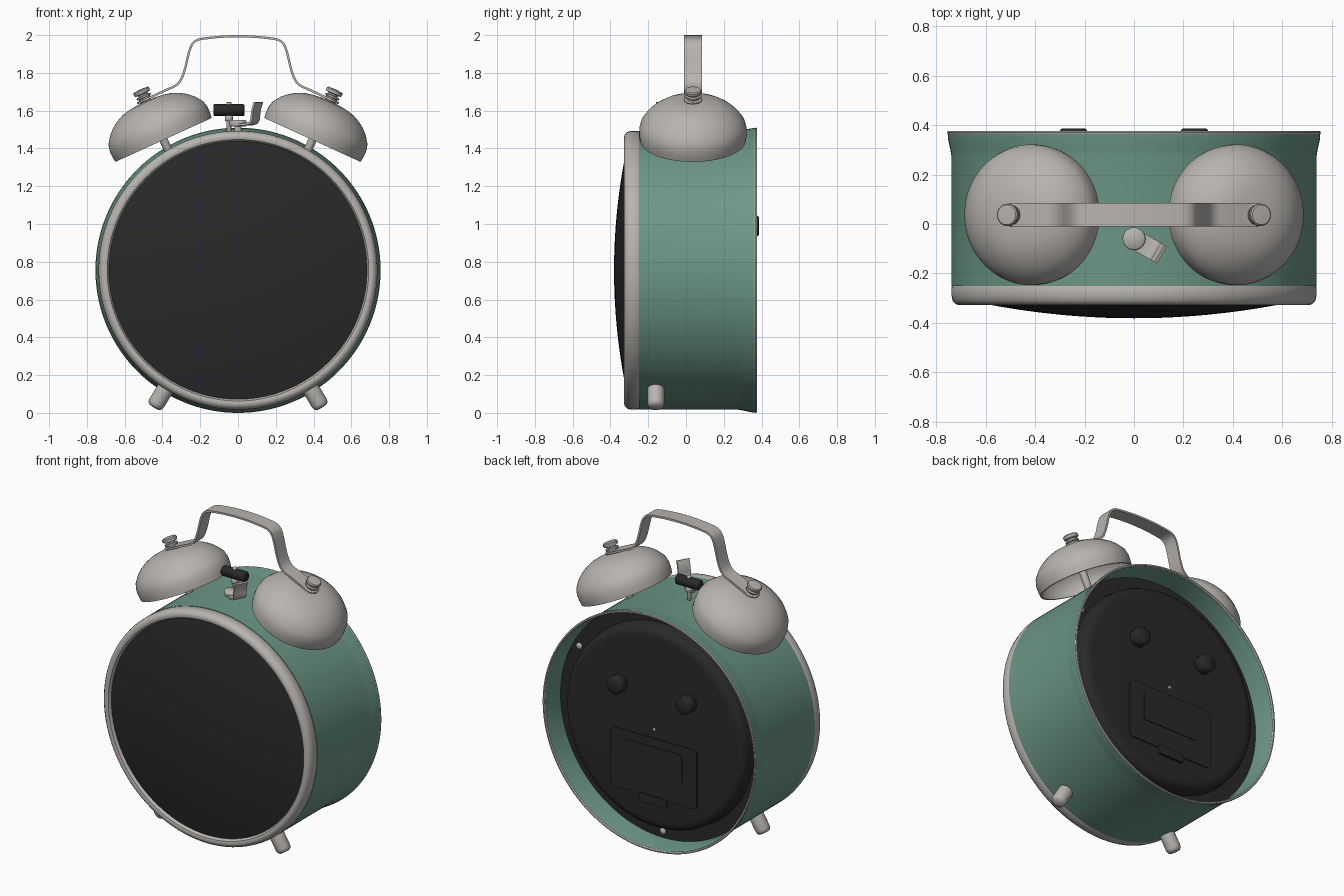
import bpy, bmesh, math
from mathutils import Vector, Matrix

if "Cube" in bpy.data.objects:
    bpy.data.objects.remove(bpy.data.objects["Cube"])


def material(name, rgb):
    m = bpy.data.materials.new(name)
    m.diffuse_color = (*rgb, 1)
    m.use_nodes = True
    m.node_tree.nodes["Principled BSDF"].inputs["Base Color"].default_value = m.diffuse_color
    return m


GREEN = material("sage green", (0.15, 0.31, 0.24))
METAL = material("warm grey metal", (0.48, 0.455, 0.43))
BLACK = material("soft black", (0.022, 0.022, 0.023))

CZ = 0.755          # height of the case centre
BELL_Y = 0.037      # depth of bells, handle and hammer


def finish(name, bm, mat, matrix=Matrix(), angle=35):
    bmesh.ops.recalc_face_normals(bm, faces=bm.faces)
    mesh = bpy.data.meshes.new(name)
    bm.to_mesh(mesh)
    bm.free()
    mesh.transform(matrix)
    mesh.materials.append(mat)
    ob = bpy.data.objects.new(name, mesh)
    bpy.context.collection.objects.link(ob)
    bpy.ops.object.select_all(action='DESELECT')
    ob.select_set(True)
    bpy.context.view_layer.objects.active = ob
    bpy.ops.object.shade_smooth_by_angle(angle=math.radians(angle))
    return ob


def lathe(name, profile, mat, origin, axis, segs=96, closed=False, angle=35):
    """Turn (radius, height) points around an axis through origin."""
    bm = bmesh.new()
    rings = []
    for r, h in profile:
        if r < 1e-6:
            rings.append([bm.verts.new((0, 0, h))] * segs)
        else:
            rings.append([bm.verts.new((r * math.cos(a), r * math.sin(a), h))
                          for a in (2 * math.pi * i / segs for i in range(segs))])
    pairs = list(zip(rings, rings[1:]))
    if closed:
        pairs.append((rings[-1], rings[0]))
    for a, b in pairs:
        for i in range(segs):
            j = (i + 1) % segs
            quad = list(dict.fromkeys((a[i], a[j], b[j], b[i])))
            if len(quad) > 2:
                bm.faces.new(quad)
    rot = Vector(axis).to_track_quat('Z', 'Y').to_matrix().to_4x4()
    return finish(name, bm, mat, Matrix.Translation(origin) @ rot, angle)


def rod(name, r, h0, h1, mat, origin, axis, segs=32, edge=0.006):
    """Solid cylinder with softened ends."""
    prof = [(0, h0), (r - edge, h0), (r, h0 + edge), (r, h1 - edge), (r - edge, h1), (0, h1)]
    return lathe(name, prof, mat, origin, axis, segs, angle=50)


def strap(name, path, width, thick, mat, origin, direction):
    """Bent flat strip: path is (distance along direction, height)."""
    for _ in range(3):      # corner cutting rounds the bends
        new = [path[0]]
        for (a, b), (c, d) in zip(path, path[1:]):
            new += [(0.75 * a + 0.25 * c, 0.75 * b + 0.25 * d),
                    (0.25 * a + 0.75 * c, 0.25 * b + 0.75 * d)]
        path = new + [path[-1]]
    d = Vector(direction).normalized()
    side = Vector((-d.y, d.x, 0)) * width / 2
    bm = bmesh.new()
    rows = []
    for i, (u, z) in enumerate(path):
        p, q = path[max(i - 1, 0)], path[min(i + 1, len(path) - 1)]
        t = Vector((q[0] - p[0], q[1] - p[1])).normalized()
        n = (d * -t.y + Vector((0, 0, t.x))) * thick / 2
        c = Vector(origin) + d * u + Vector((0, 0, z))
        rows.append([bm.verts.new(v) for v in (c + side + n, c - side + n, c - side - n, c + side - n)])
    for a, b in zip(rows, rows[1:]):
        for i in range(4):
            bm.faces.new((a[i], a[(i + 1) % 4], b[(i + 1) % 4], b[i]))
    bm.faces.new(rows[0])
    bm.faces.new(rows[-1])
    return finish(name, bm, mat)


def back_plate(name, x, z, w, h, y0, y1, corner):
    """Round-cornered panel lying on the back cover."""
    bm = bmesh.new()
    bmesh.ops.create_cube(bm, size=1)
    bmesh.ops.scale(bm, vec=(w, y1 - y0, h), verts=bm.verts)
    edges = [e for e in bm.edges if abs(e.verts[0].co.y - e.verts[1].co.y) > 1e-5]
    bmesh.ops.bevel(bm, geom=edges, offset=corner, segments=5, profile=0.5, affect='EDGES')
    return finish(name, bm, BLACK, Matrix.Translation((x, (y0 + y1) / 2, z)))


centre, back = (0, 0, CZ), (0, 1, 0)

# Case shell, flaring at the back, with a thin metal rim
lathe("case_shell", [(0.738, -0.25), (0.738, 0.275), (0.742, 0.30), (0.751, 0.34), (0.753, 0.365),
                     (0.741, 0.365), (0.738, 0.34), (0.728, 0.29), (0.726, -0.25)],
      GREEN, centre, back, 128, True)
lathe("back_rim", [(0.753, 0.363), (0.755, 0.369), (0.752, 0.376), (0.744, 0.376), (0.739, 0.369),
                   (0.741, 0.363)], METAL, centre, back, 128, True)

# Front bezel and domed black face
lathe("front_bezel", [(0.732, -0.245), (0.738, -0.255), (0.738, -0.288), (0.733, -0.31), (0.72, -0.324),
                      (0.705, -0.328), (0.692, -0.324), (0.684, -0.312), (0.68, -0.295), (0.68, -0.245)],
      METAL, centre, back, 128, True)
dome = [(0.683 * i / 12, -0.381 + 0.075 * (i / 12) ** 2) for i in range(13)]
lathe("front_face", dome + [(0.683, -0.26), (0, -0.26)], BLACK, centre, back, 128)

# Back cover with raised middle
lathe("back_cover", [(0, 0.20), (0.73, 0.20), (0.73, 0.23), (0.645, 0.23), (0.638, 0.285), (0.628, 0.305),
                     (0.605, 0.318), (0.58, 0.32), (0, 0.32)], BLACK, centre, back, 128)
back_plate("battery_door", 0, 0.51, 0.61, 0.38, 0.315, 0.327, 0.03)
back_plate("battery_door_panel", 0, 0.555, 0.40, 0.18, 0.32, 0.332, 0.012)
back_plate("battery_door_latch", 0, 0.305, 0.19, 0.055, 0.315, 0.338, 0.012)
rod("centre_screw", 0.01, 0.31, 0.325, METAL, (0, 0, CZ), back, 16, 0.003)
for i, deg in enumerate((30, 150, 270)):
    a = math.radians(deg)
    rod(f"cover_screw_{i + 1}", 0.02, 0.225, 0.242, METAL,
        (0.685 * math.cos(a), 0, CZ + 0.685 * math.sin(a)), back, 20)

for s, side in ((-1, "left"), (1, "right")):
    # Setting knob
    rod(f"{side}_setting_knob", 0.055, 0.31, 0.386, BLACK, (s * 0.245, 0, 0.99), back, 40, 0.008)

    # Foot
    t = math.radians(31.5)
    lathe(f"{side}_foot", [(0, 0.70), (0.045, 0.70), (0.045, 0.825), (0.041, 0.84), (0.031, 0.85), (0, 0.853)],
          METAL, (0, -0.16, CZ), (s * math.sin(t), 0, -math.cos(t)), 32, angle=50)

    # Bell, its stem and its cap nut
    t = math.radians(24.5)
    axis = (s * math.sin(t), 0, math.cos(t))
    pos = (s * 0.394, BELL_Y, 1.445)
    outer = [(0.28, 0), (0.284, 0.03), (0.284, 0.065), (0.275, 0.10), (0.248, 0.138), (0.218, 0.167),
             (0.182, 0.191), (0.145, 0.208), (0.10, 0.219), (0.05, 0.224), (0, 0.225)]
    inner = [(max(r - 0.01, 0), max(h - 0.01, 0)) for r, h in reversed(outer)]
    lathe(f"{side}_bell", outer + inner, METAL, pos, axis, 96, True)
    rod(f"{side}_bell_stem", 0.022, -0.13, 0.22, METAL, pos, axis, 24)
    lathe(f"{side}_bell_nut", [(0, 0.215), (0.032, 0.215), (0.032, 0.246), (0.04, 0.248), (0.04, 0.256),
                               (0.027, 0.259), (0.027, 0.266), (0.042, 0.269), (0.045, 0.275),
                               (0.045, 0.286), (0.040, 0.292), (0, 0.295)], METAL, pos, axis, 32)
    # Rounded handle end under the nut
    rod(f"{side}_handle_end", 0.047, 0.228, 0.24, METAL, pos, axis, 32, 0.002)

# Carrying handle
half = [(0.49, 1.658), (0.38, 1.71), (0.315, 1.737), (0.284, 1.80), (0.255, 1.935), (0.225, 1.975),
        (0.16, 1.985), (0.06, 1.994)]
strap("carrying_handle", [(-x, z) for x, z in half] + half[::-1], 0.094, 0.012, METAL, (0, BELL_Y, 0), (1, 0, 0))

# Hammer between the bells
rod("hammer_post", 0.013, 1.47, 1.645, METAL, (-0.048, BELL_Y, 0), (0, 0, 1), 20, 0.003)
rod("hammer_head", 0.032, -0.082, 0.082, BLACK, (-0.048, BELL_Y, 1.603), (1, 0, 0), 32, 0.005)
rod("hammer_collar", 0.022, 1.545, 1.575, METAL, (-0.048, BELL_Y, 0), (0, 0, 1), 20, 0.003)

# Alarm switch lever in front of the hammer
rod("switch_base", 0.046, 1.515, 1.55, METAL, (0, -0.06, 0), (0, 0, 1), 32)
rod("switch_pin", 0.018, 1.47, 1.52, METAL, (0, -0.06, 0), (0, 0, 1), 20)
strap("switch_lever", [(0, 1.527), (0.07, 1.527), (0.105, 1.54), (0.108, 1.60), (0.125, 1.645)],
      0.08, 0.012, METAL, (0, -0.06, 0), (0.87, -0.5, 0))
